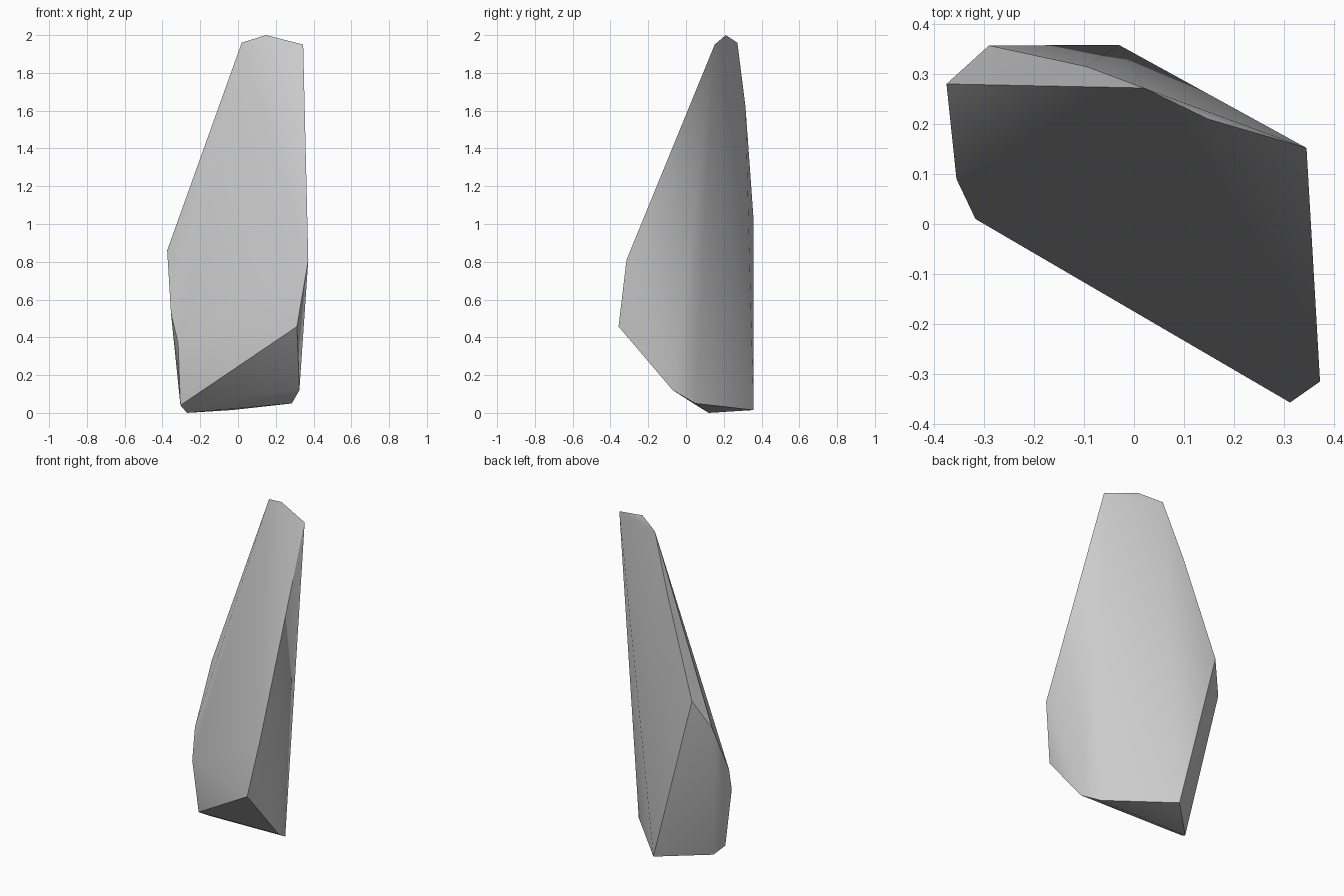
import bpy, bmesh
from math import radians

cube = bpy.data.objects.get("Cube")
if cube:
    bpy.data.objects.remove(cube, do_unlink=True)

# Stone colour
stone = bpy.data.materials.new("stone_grey")
stone.use_nodes = True
grey = (0.6, 0.6, 0.6, 1)
stone.diffuse_color = grey
stone.node_tree.nodes["Principled BSDF"].inputs["Base Color"].default_value = grey

# Corner points of the faceted shard
tip = [(0.02, 0.272, 1.96), (0.148, 0.21, 2.0), (0.345, 0.152, 1.95)]
shoulder = [(-0.095, 0.315, 1.62), (-0.29, 0.357, 1.035), (-0.375, 0.28, 0.86),
            (0.372, -0.315, 0.81)]
belly = [(-0.355, 0.09, 0.53), (0.312, -0.357, 0.457), (-0.317, 0.01, 0.37)]
foot = [(0.325, -0.07, 0.12), (0.285, 0.05, 0.05), (-0.305, 0.055, 0.04),
        (-0.03, 0.358, 0.015), (-0.27, 0.12, 0.0)]

# Wrap the corners in a convex skin
bm = bmesh.new()
for point in tip + shoulder + belly + foot:
    bm.verts.new(point)
bmesh.ops.convex_hull(bm, input=bm.verts)
bmesh.ops.recalc_face_normals(bm, faces=bm.faces)
mesh = bpy.data.meshes.new("rock_shard")
bm.to_mesh(mesh)
bm.free()
mesh.materials.append(stone)

rock = bpy.data.objects.new("rock_shard", mesh)
bpy.context.collection.objects.link(rock)

# Soft shading across shallow facets, crisp along the ridges
bpy.ops.object.select_all(action="DESELECT")
rock.select_set(True)
bpy.context.view_layer.objects.active = rock
bpy.ops.object.shade_smooth_by_angle(angle=radians(30))
